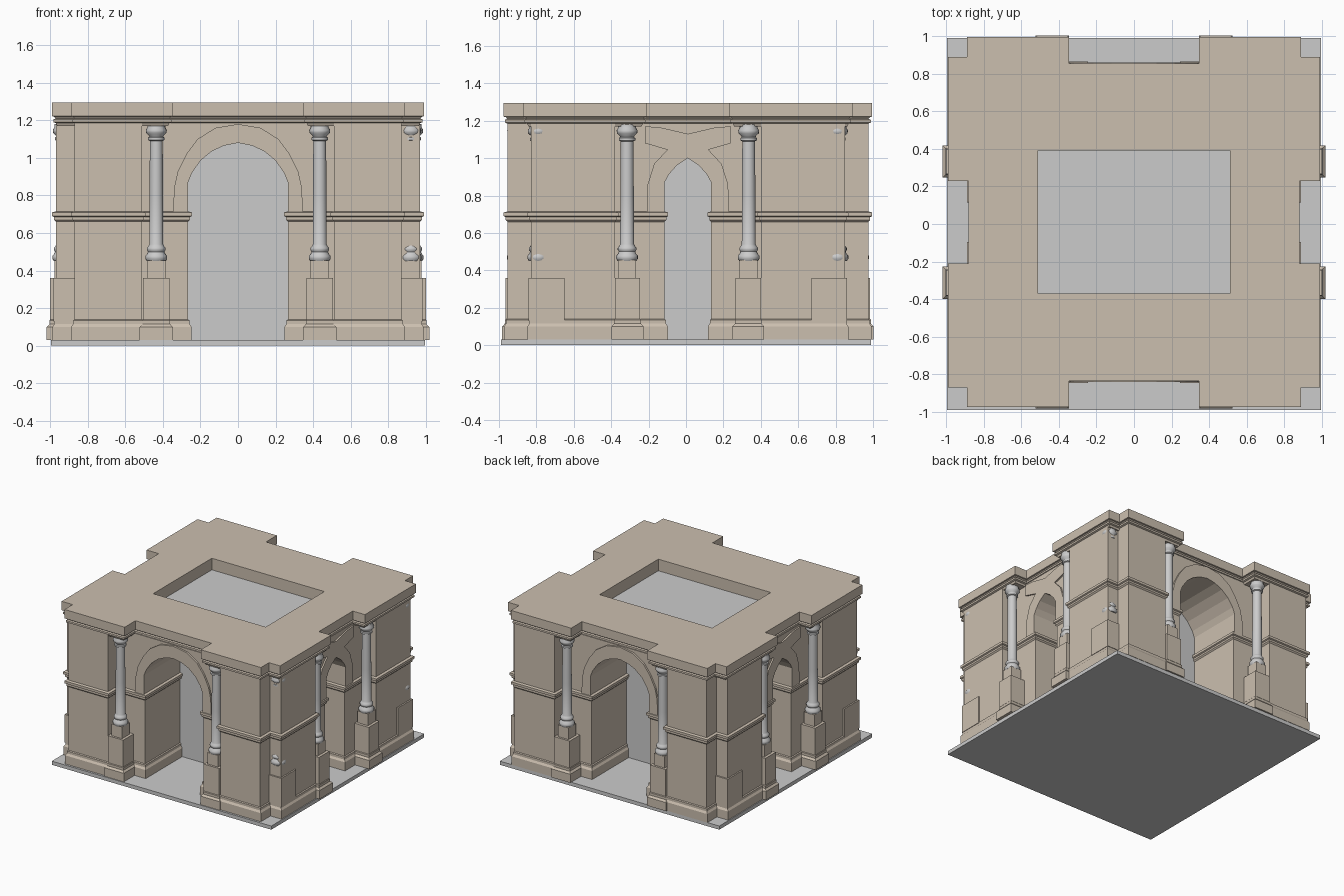
import bpy, bmesh, math
from mathutils import Vector

if "Cube" in bpy.data.objects:
    bpy.data.objects.remove(bpy.data.objects["Cube"])

YO = 0.01  # the building sits slightly behind the slab centre
stone = bpy.data.materials.new("stone")
stone.diffuse_color = (0.60, 0.52, 0.43, 1)
stone.use_nodes = True
stone.node_tree.nodes["Principled BSDF"].inputs["Base Color"].default_value = stone.diffuse_color


def finish(bm, name, mat=None, smooth=False, dy=YO):
    bmesh.ops.recalc_face_normals(bm, faces=bm.faces[:])
    me = bpy.data.meshes.new(name)
    bm.to_mesh(me)
    bm.free()
    ob = bpy.data.objects.new(name, me)
    bpy.context.collection.objects.link(ob)
    ob.location.y = dy
    if mat:
        me.materials.append(mat)
    if smooth:
        bpy.ops.object.select_all(action='DESELECT')
        ob.select_set(True)
        bpy.context.view_layer.objects.active = ob
        bpy.ops.object.shade_smooth_by_angle(angle=math.radians(40))
    return ob


def offset(pts, d, fixed):
    # mitred outward offset of a right-angled outline; points on an axis stay on it
    out = []
    for i, p in enumerate(pts):
        a, b = Vector(pts[i - 1]), Vector(pts[(i + 1) % len(pts)])
        q = Vector(p)
        if i >= fixed:
            e, f = (q - a).normalized(), (b - q).normalized()
            q = q + d * (Vector((e.y, -e.x)) + Vector((f.y, -f.x)))
        out.append((0 if p[0] == 0 else q.x, 0 if p[1] == 0 else q.y))
    return out


QUADS = [(sx, sy) for sx in (1, -1) for sy in (1, -1)]


def stack(name, pts, profile, fixed=0, quads=QUADS):
    # outline lofted up a moulding profile, mirrored into the quadrants
    bm = bmesh.new()
    n = len(pts)
    for sx, sy in quads:
        rings = [[bm.verts.new((x * sx, y * sy, z)) for x, y in offset(pts, d, fixed)]
                 for d, z in profile]
        bm.faces.new(rings[0])
        bm.faces.new(rings[-1])
        for lo, hi in zip(rings, rings[1:]):
            for i in range(n):
                j = (i + 1) % n
                seam = any(pts[i][k] == 0 and pts[j][k] == 0 for k in (0, 1))
                if not seam:
                    bm.faces.new((lo[i], lo[j], hi[j], hi[i]))
    bmesh.ops.remove_doubles(bm, verts=bm.verts[:], dist=1e-5)
    return finish(bm, name, stone)


def rect(x0, x1, y0, y1):
    return [(x0, y0), (x1, y0), (x1, y1), (x0, y1)]


def box(name, x, y, z0, z1, dy=YO):
    bm = bmesh.new()
    bmesh.ops.create_cube(bm, size=1)
    for v in bm.verts:
        v.co = (v.co.x * 2 * x, v.co.y * 2 * y, z0 if v.co.z < 0 else z1)
    return finish(bm, name, None, dy=dy)


def strips(name, lower, upper, near, far, side):
    # arch-shaped pieces between two (u, z) curves, on both opposite facades
    bm = bmesh.new()
    for s in (1, -1):
        for m in (1, -1):
            def ring(d):
                return [bm.verts.new((d * s, u * m, z) if side else (u * m, d * s, z))
                        for u, z in lower + upper[::-1]]
            a, b = ring(near), ring(far)
            n = len(a)
            bm.faces.new(a)
            bm.faces.new(b)
            for i in range(n):
                j = (i + 1) % n
                if a[i].co[side] or a[j].co[side]:
                    bm.faces.new((a[i], a[j], b[j], b[i]))
    bmesh.ops.remove_doubles(bm, verts=bm.verts[:], dist=1e-5)
    return finish(bm, name, stone)


# floor slab and plain inner core
box("floor_slab", 0.995, 0.99, 0, 0.03, 0)
box("inner_core", 0.51, 0.38, 0.03, 1.20)

# corner piers with plinth and middle string course
pier = [(.265, .125), (.87, .125), (.87, .39), (.97, .39), (.97, .84), (.87, .84),
        (.87, .965), (.51, .965), (.51, .835), (.265, .835)]
stack("corner_piers", pier,
      [(.018, .03), (.018, .10), (.008, .115), (.008, .135), (0, .14), (0, .66),
       (.01, .67), (.01, .685), (.02, .69), (.02, .71), (0, .715), (0, 1.185)])

# roof ring with cornice and open well
roof = [(0, .38), (.51, .38), (.51, 0), (.865, 0), (.865, .235), (.975, .235),
        (.975, .865), (.875, .865), (.875, .97), (.36, .97), (.36, .83), (0, .83)]
stack("roof_cornice", roof,
      [(-.012, 1.17), (-.005, 1.185), (.008, 1.19), (.008, 1.205), (-.004, 1.21),
       (.004, 1.22), (.015, 1.222), (.015, 1.295)], fixed=3)

# arch vaults above the springing, then raised arch surrounds
front_in = [(.265, .87), (.245, .92), (.20, .985), (.14, 1.035), (.075, 1.065), (0, 1.08)]
side_in = [(.125, .87), (.10, .915), (.06, .96), (0, 1.0)]
strips("front_back_vaults", front_in, [(.265, 1.185), (0, 1.185)], .36, .835, 0)
strips("side_vaults", side_in, [(.125, 1.185), (0, 1.185)], .49, .87, 1)
strips("front_back_surrounds", [(.265, .71)] + front_in,
       [(.345, .71), (.34, .84), (.32, .93), (.275, 1.02), (.215, 1.10), (.12, 1.16), (0, 1.18)],
       .83, .85, 0)
strips("side_surrounds", [(.125, .71)] + side_in,
       [(.22, .71), (.215, .86), (.18, .97), (.11, 1.045), (.23, 1.08), (.23, 1.17),
        (.15, 1.165), (0, 1.13)], .86, .882, 1)

# column pedestals: wide die with plinth, then a small block
cols = [(.435, .91), (.93, .325)]
for label, (cx, cy) in zip(("front_back", "side"), cols):
    h = .07
    stack(label + "_pedestals", rect(cx - h, cx + h, cy - h, cy + h - .005),
          [(.018, .03), (.018, .10), (.004, .115), (.004, .135), (0, .14), (0, .36)])
    h = .048
    stack(label + "_pedestal_blocks", rect(cx - h, cx + h, cy - h, cy + h),
          [(0, .36), (0, .455)])

# shallow pedestals set into the pier corners
stack("corner_pedestals", rect(.86, .982, .66, .852), [(0, .13), (0, .36)])

# turned columns
shape = [(0, .45), (.05, .45), (.058, .463), (.058, .478), (.048, .49), (.044, .50),
         (.05, .51), (.05, .52), (.042, .53), (.037, .54), (.036, .8), (.034, 1.09),
         (.044, 1.095), (.044, 1.108), (.037, 1.112), (.04, 1.12), (.054, 1.133),
         (.056, 1.148), (.048, 1.162), (.048, 1.18), (0, 1.18)]


def column(name, x, y, n=20):
    bm = bmesh.new()
    vs = [bm.verts.new((x + r, y, z)) for r, z in shape]
    es = [bm.edges.new(p) for p in zip(vs, vs[1:])]
    bmesh.ops.spin(bm, geom=vs + es, cent=(x, y, 0), axis=(0, 0, 1),
                   angle=math.tau, steps=n)
    bmesh.ops.remove_doubles(bm, verts=bm.verts[:], dist=1e-5)
    finish(bm, name, None, True)


for sx, sy in QUADS:
    for label, (cx, cy) in zip(("front_back_column", "side_column"), cols):
        column(label, cx * sx, cy * sy)
    # columns buried in the right-hand piers, only their rings show
    if sx > 0:
        column("embedded_column", .92, .80 * sy)
